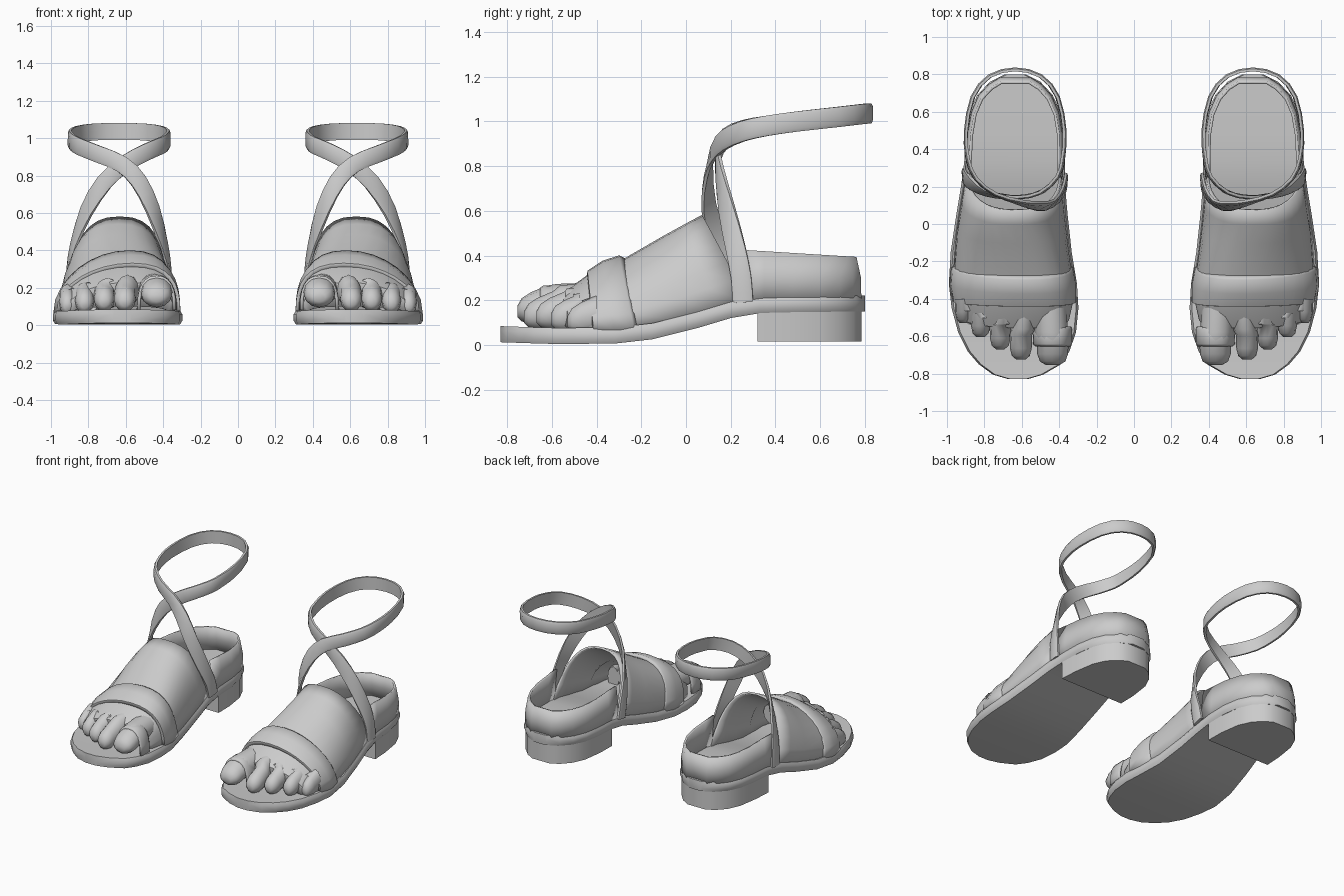
import bpy, math
from mathutils import Vector

if "Cube" in bpy.data.objects:
    bpy.data.objects.remove(bpy.data.objects["Cube"])

grey = bpy.data.materials.new("plain_grey")
grey.diffuse_color = (0.6, 0.6, 0.6, 1)
grey.use_nodes = True
grey.node_tree.nodes["Principled BSDF"].inputs["Base Color"].default_value = grey.diffuse_color

# Sole outline: y, inner x, outer x
OUTLINE = [(-.83, .57, .67), (-.805, .485, .755), (-.75, .39, .83), (-.68, .345, .89),
           (-.58, .31, .94), (-.45, .297, .975), (-.32, .305, .99), (-.15, .333, .98),
           (.05, .355, .95), (.2, .368, .925), (.33, .37, .908), (.48, .372, .9),
           (.6, .393, .878), (.69, .435, .838), (.76, .5, .77), (.8, .58, .69)]
SOLE_LOW = [(-.83, .012), (-.6, .004), (-.3, .006), (-.15, .025), (.05, .075),
            (.2, .12), (.35, .145), (.8, .15)]


def lerp(table, y, col=1):
    for a, b in zip(table, table[1:]):
        if y <= b[0]:
            t = max(0, (y - a[0]) / (b[0] - a[0]))
            return a[col] + (b[col] - a[col]) * t
    return table[-1][col]


def edges(y, inset=0):
    return lerp(OUTLINE, y, 1) + inset, lerp(OUTLINE, y, 2) - inset


def loft(name, rows, ring=True, caps=True, solid=0, angle=40):
    """Skin matching rows of points, mirrored to make the pair."""
    n = len(rows[0])
    verts = [p for r in rows for p in r]
    faces = []
    for i in range(len(rows) - 1):
        for j in range(n if ring else n - 1):
            k = (j + 1) % n
            faces.append((i * n + j, i * n + k, (i + 1) * n + k, (i + 1) * n + j))
    if caps:
        faces += [tuple(range(n))[::-1], tuple(range(len(verts) - n, len(verts)))]
    me = bpy.data.meshes.new(name)
    me.from_pydata(verts, [], faces)
    me.materials.append(grey)
    ob = bpy.data.objects.new(name, me)
    bpy.context.collection.objects.link(ob)
    bpy.context.view_layer.objects.active = ob
    bpy.ops.object.mode_set(mode='EDIT')
    bpy.ops.mesh.select_all(action='SELECT')
    bpy.ops.mesh.normals_make_consistent(inside=False)
    bpy.ops.object.mode_set(mode='OBJECT')
    me.polygons.foreach_set("use_smooth", [True] * len(me.polygons))
    me.set_sharp_from_angle(angle=math.radians(angle))
    if solid:
        m = ob.modifiers.new("thickness", 'SOLIDIFY')
        m.thickness, m.offset = solid, 0
    ob.modifiers.new("pair", 'MIRROR').use_mirror_merge = False
    return ob


def arch(ytop, ybase, zt, z0, inset, skew, power=.9, n=16):
    """Arched section across the foot, leaning back towards its base."""
    xi, xo = edges(ybase, inset)
    c, a = (xi + xo) / 2, (xo - xi) / 2
    pts = []
    for i in range(n + 1):
        t = math.pi * i / n
        co, h = math.cos(t), max(0, math.sin(t)) ** power
        x = c - a * math.copysign(abs(co) ** power, co) - skew * h * h
        pts.append((x, ybase + (ytop - ybase) * h, z0 + (zt - z0) * h))
    return pts


# Sole with a rounded edge
rows = []
for y, xi, xo in OUTLINE:
    lo = lerp(SOLE_LOW, y)
    hi = lo + .072
    rows.append([(xi + .012, y, lo), (xi, y, lo + .02), (xi, y, hi - .02), (xi + .012, y, hi),
                 (xo - .012, y, hi), (xo, y, hi - .02), (xo, y, lo + .02), (xo - .012, y, lo)])
loft("sole", rows)

# Heel block
rows = []
for y in (.32, .45, .6, .69, .75, .785):
    xi, xo = edges(y, .012)
    rows.append([(xi, y, .015), (xi, y, .17), (xo, y, .17), (xo, y, .015)])
loft("heel_block", rows)

# Upper: arched instep, open at the ankle
loft("instep", [arch(-.55, -.52, .1, .07, .07, .03), arch(-.55, -.5, .225, .07, .05, .05),
                arch(-.44, -.4, .305, .07, .03, .07),
                arch(-.29, -.27, .37, .07, .025, .07), arch(-.1, -.03, .48, .11, .02, .03, .85),
                arch(0, .13, .535, .15, .02, .01, .82), arch(.075, .28, .575, .19, .025, .01, .8)],
     ring=False, caps=False, solid=.015)

# Heel cup
sides = (.25, .35, .48, .6, .69, .75, .785)
path = [(edges(y)[1], y) for y in sides] + [(edges(y)[0], y) for y in reversed(sides)]
rows = []
for f, z in ((.94, .19), (.935, .3), (.88, None)):
    rows.append([(.635 + (x - .635) * f, .42 + (y - .42) * (f + .04 if y > .42 else 1),
                  z or .425 - .03 * (y - .24) / .5) for x, y in path])
loft("heel_cup", rows, ring=False, caps=False, solid=.015)

# Wide toe band
rows = []
for yt, yb, zt, ins in ((-.435, -.41, .31, .028), (-.435, -.408, .328, .014),
                        (-.37, -.32, .37, .01), (-.3, -.235, .393, .012),
                        (-.28, -.22, .383, .024)):
    rows.append(arch(yt, yb, zt, .065, ins, .075, .92))
loft("toe_band", rows, ring=False, caps=False, solid=.015, angle=50)

# Toes: base x, tip x, tip y, half width, tip height, base height
for name, xb, x, tip, r, h, base in (("big_toe", .45, .435, -.755, .085, .165, .2),
                                     ("second_toe", .58, .605, -.725, .06, .14, .195),
                                     ("third_toe", .68, .715, -.67, .057, .14, .18),
                                     ("fourth_toe", .775, .82, -.605, .053, .13, .155),
                                     ("little_toe", .86, .912, -.53, .046, .12, .125)):
    rows = []
    for cx, y, z, rx, rz in ((xb, -.38, base, r, .08),
                             (xb * .5 + x * .5, (tip - .4) / 2, base - .012, r * 1.04, .085),
                             (x, tip + .13, h + .02, r, .08), (x, tip + .06, h, r * .97, .07),
                             (x, tip + .02, h - .008, r * .8, .052), (x, tip, h - .015, r * .4, .025)):
        rows.append([(cx + rx * math.cos(math.pi * i / 6), y, z + rz * math.sin(math.pi * i / 6))
                     for i in range(12)])
    loft(name, rows, angle=60)

# Loop around the big toe
rows = []
for y, g in ((-.65, 0), (-.64, .009), (-.565, .011), (-.55, .002)):
    rows.append([(.435 - (.09 + g) * math.copysign(abs(math.cos(t)) ** .8, math.cos(t)), y,
                  .08 + (.17 + g) * math.sin(t) ** .75)
                 for t in [math.pi * i / 12 * .99999 for i in range(13)]])
loft("toe_loop", rows, ring=False, caps=False, solid=.012, angle=50)

# Ankle strap: outer sole, across the front, round the ankle, back across to inner sole
pts = [Vector(p) for p in (
    (.908, .255, .19), (.903, .247, .3), (.878, .222, .43), (.812, .18, .61), (.715, .15, .765),
    (.6, .145, .865), (.49, .175, .925), (.405, .26, .962), (.38, .36, .98), (.373, .5, 1.0),
    (.41, .68, 1.02), (.5, .79, 1.033), (.635, .825, 1.036), (.77, .79, 1.033),
    (.86, .68, 1.02), (.897, .5, 1.0), (.89, .36, .98), (.85, .25, .955), (.75, .165, .915),
    (.62, .12, .86), (.53, .1, .77), (.455, .1, .62), (.395, .15, .43), (.37, .205, .29),
    (.367, .23, .19))]
smooth = []
for i in range(len(pts) - 1):
    p0, p1, p2, p3 = pts[max(i - 1, 0)], pts[i], pts[i + 1], pts[min(i + 2, len(pts) - 1)]
    for t in (0, .5):
        smooth.append(.5 * (2 * p1 + (p2 - p0) * t + (2 * p0 - 5 * p1 + 4 * p2 - p3) * t * t
                            + (3 * p1 - p0 - 3 * p2 + p3) * t ** 3))
smooth.append(pts[-1])
rows = []
for i, p in enumerate(smooth):
    tan = (smooth[min(i + 1, len(smooth) - 1)] - smooth[max(i - 1, 0)]).normalized()
    out = Vector((p.x - .635, (p.y - .45) * min(1, max(.1, (p.z - .25) * 1.6)), 0))
    out = (out - tan * out.dot(tan)).normalized()
    side = tan.cross(out)
    rows.append([tuple(p + side * w + out * d) for w, d in
                 ((-.045, -.009), (-.045, .005), (-.03, .012), (.03, .012), (.045, .005), (.045, -.009))])
loft("ankle_strap", rows, angle=50)
